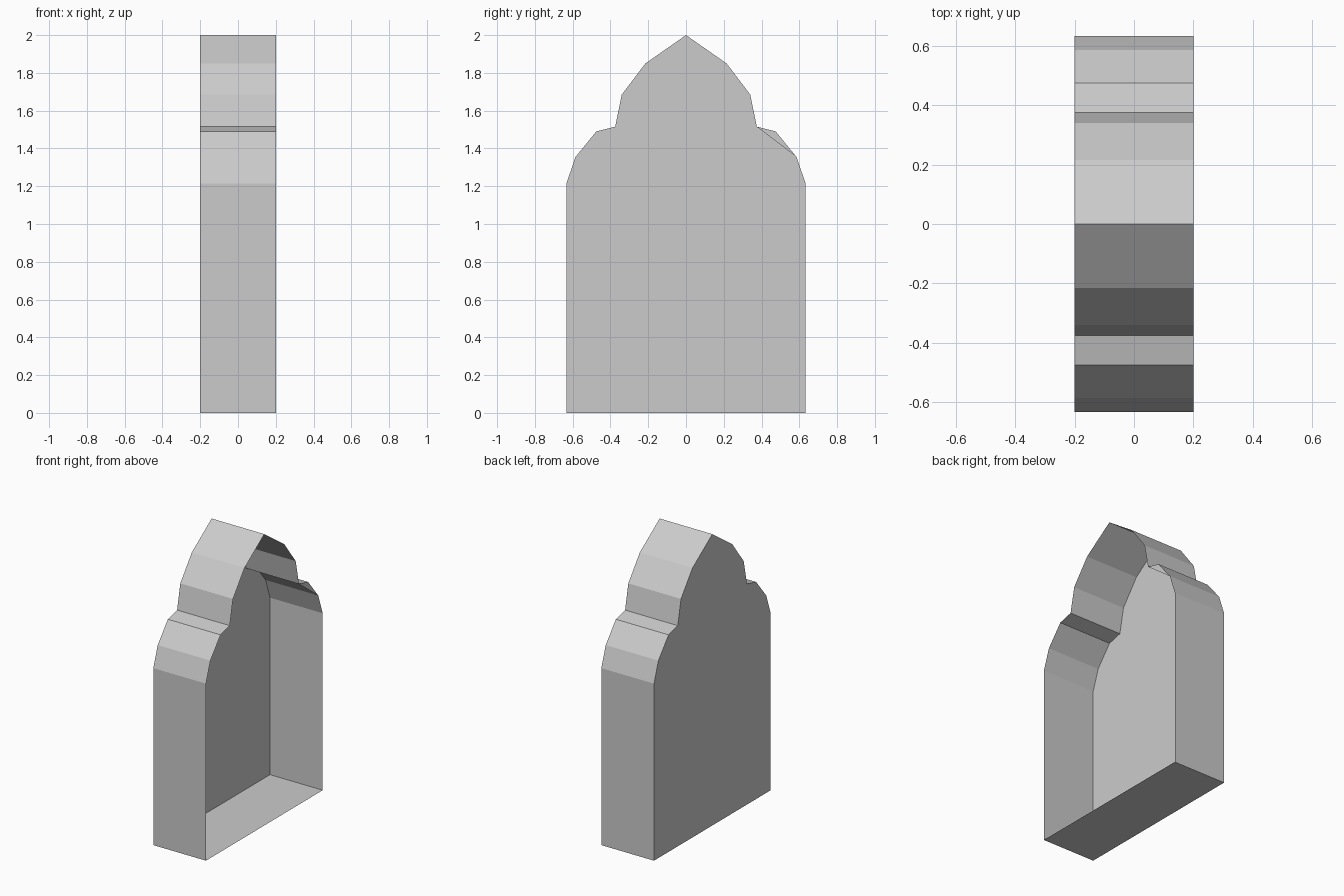
import bpy
import bmesh

cube = bpy.data.objects.get("Cube")
if cube:
    bpy.data.objects.remove(cube, do_unlink=True)

HALF_WIDTH = 0.2

# One flat grey for the whole shell
grey = bpy.data.materials.new("plain grey")
grey.use_nodes = True
colour = (0.6, 0.6, 0.6, 1)
grey.diffuse_color = colour
grey.node_tree.nodes["Principled BSDF"].inputs["Base Color"].default_value = colour


def make_object(name, bm):
    mesh = bpy.data.meshes.new(name)
    bm.to_mesh(mesh)
    bm.free()
    mesh.materials.append(grey)
    obj = bpy.data.objects.new(name, mesh)
    bpy.context.collection.objects.link(obj)
    return obj


# Half of the lobed arch outline as (y, z), mirrored to close it
half = [(0.633, 0), (0.633, 1.215), (0.585, 1.355), (0.475, 1.49),
        (0.375, 1.515), (0.34, 1.685), (0.215, 1.85)]
outline = half + [(0, 2)] + [(-y, z) for y, z in reversed(half)]

# Arched niche: back panel, wall band and floor, open on the +x side
bm = bmesh.new()
back = [bm.verts.new((-HALF_WIDTH, y, z)) for y, z in outline]
rim = [bm.verts.new((HALF_WIDTH, y, z)) for y, z in outline]
bm.faces.new(list(reversed(back)))
for i in range(len(outline)):
    j = (i + 1) % len(outline)
    bm.faces.new((back[i], back[j], rim[j], rim[i]))

# Small web filling the shoulder lobe on the open rim
bm.faces.new(rim[2:5])
make_object("arched_niche", bm)
